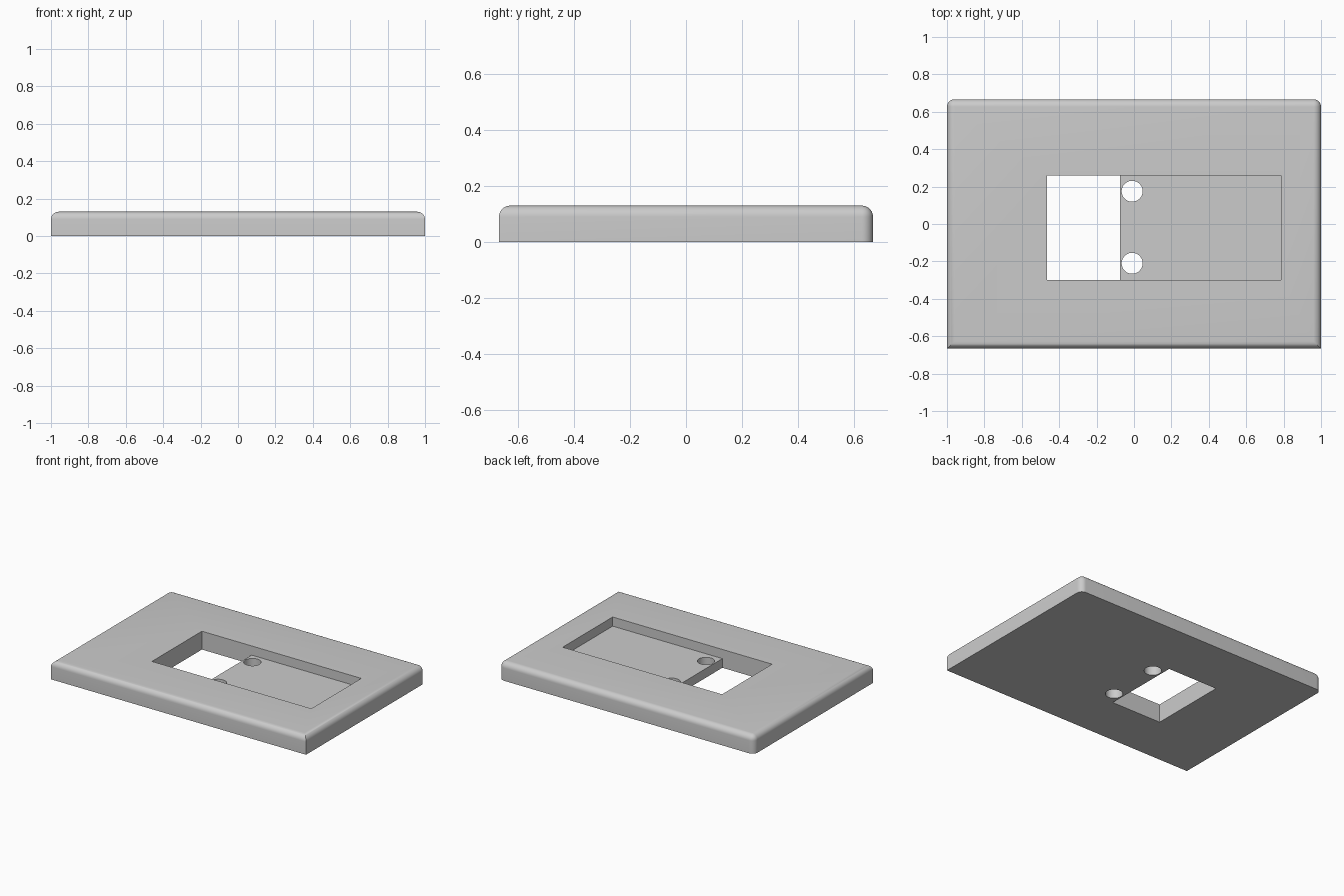
import bpy, bmesh
from mathutils import Matrix

if "Cube" in bpy.data.objects:
    bpy.data.objects.remove(bpy.data.objects["Cube"])

LENGTH, WIDTH, HEIGHT, FILLET = 2.0, 1.333, 0.13, 0.04
FLOOR = 0.065               # height of the recess floor
FRONT, BACK = -0.30, 0.26   # recess limits along y

grey = bpy.data.materials.new("light grey")
grey.use_nodes = True
colour = (0.6, 0.6, 0.6, 1)
grey.diffuse_color = colour
grey.node_tree.nodes["Principled BSDF"].inputs["Base Color"].default_value = colour


def make_object(name, bm):
    bmesh.ops.recalc_face_normals(bm, faces=bm.faces)
    mesh = bpy.data.meshes.new(name)
    bm.to_mesh(mesh)
    bm.free()
    mesh.materials.append(grey)
    obj = bpy.data.objects.new(name, mesh)
    bpy.context.collection.objects.link(obj)
    return obj


# Plate: top edges and the two rear corners are rounded
bm = bmesh.new()
bmesh.ops.create_cube(bm, size=1)
bmesh.ops.scale(bm, vec=(LENGTH, WIDTH, HEIGHT), verts=bm.verts)
bmesh.ops.translate(bm, vec=(0, 0, HEIGHT / 2), verts=bm.verts)
rounded = [e for e in bm.edges
           if all(v.co.z > 0.1 for v in e.verts)
           or (all(v.co.y > 0 for v in e.verts)
               and abs(e.verts[0].co.z - e.verts[1].co.z) > 0.1)]
bmesh.ops.bevel(bm, geom=rounded, offset=FILLET, offset_type='OFFSET',
                segments=8, profile=0.5, affect='EDGES')
plate = make_object("cover_plate", bm)

# Stepped cutter: a through window on the left, a shallow recess on the right
bm = bmesh.new()
profile = [(-0.465, -0.1), (-0.075, -0.1), (-0.075, FLOOR),
           (0.785, FLOOR), (0.785, 0.3), (-0.465, 0.3)]
face = bm.faces.new([bm.verts.new((x, FRONT, z)) for x, z in profile])
side = bmesh.ops.extrude_face_region(bm, geom=[face])
moved = [g for g in side["geom"] if isinstance(g, bmesh.types.BMVert)]
bmesh.ops.translate(bm, vec=(0, BACK - FRONT, 0), verts=moved)
cutters = [make_object("recess_cutter", bm)]

# Two round screw holes through the recess floor
for name, y in (("front", -0.21), ("back", 0.175)):
    bm = bmesh.new()
    bmesh.ops.create_cone(bm, cap_ends=True, segments=48, radius1=0.056,
                          radius2=0.056, depth=0.5,
                          matrix=Matrix.Translation((-0.01, y, 0)))
    cutters.append(make_object(name + "_hole_cutter", bm))

# Cut the openings, then discard the cutters
bpy.context.view_layer.objects.active = plate
plate.select_set(True)
for cutter in cutters:
    cutter.hide_render = True
    cut = plate.modifiers.new(cutter.name, 'BOOLEAN')
    cut.operation = 'DIFFERENCE'
    cut.solver = 'EXACT'
    cut.object = cutter
    bpy.ops.object.modifier_apply(modifier=cut.name)
    bpy.data.objects.remove(cutter)

bpy.ops.object.shade_smooth_by_angle(angle=0.52)
